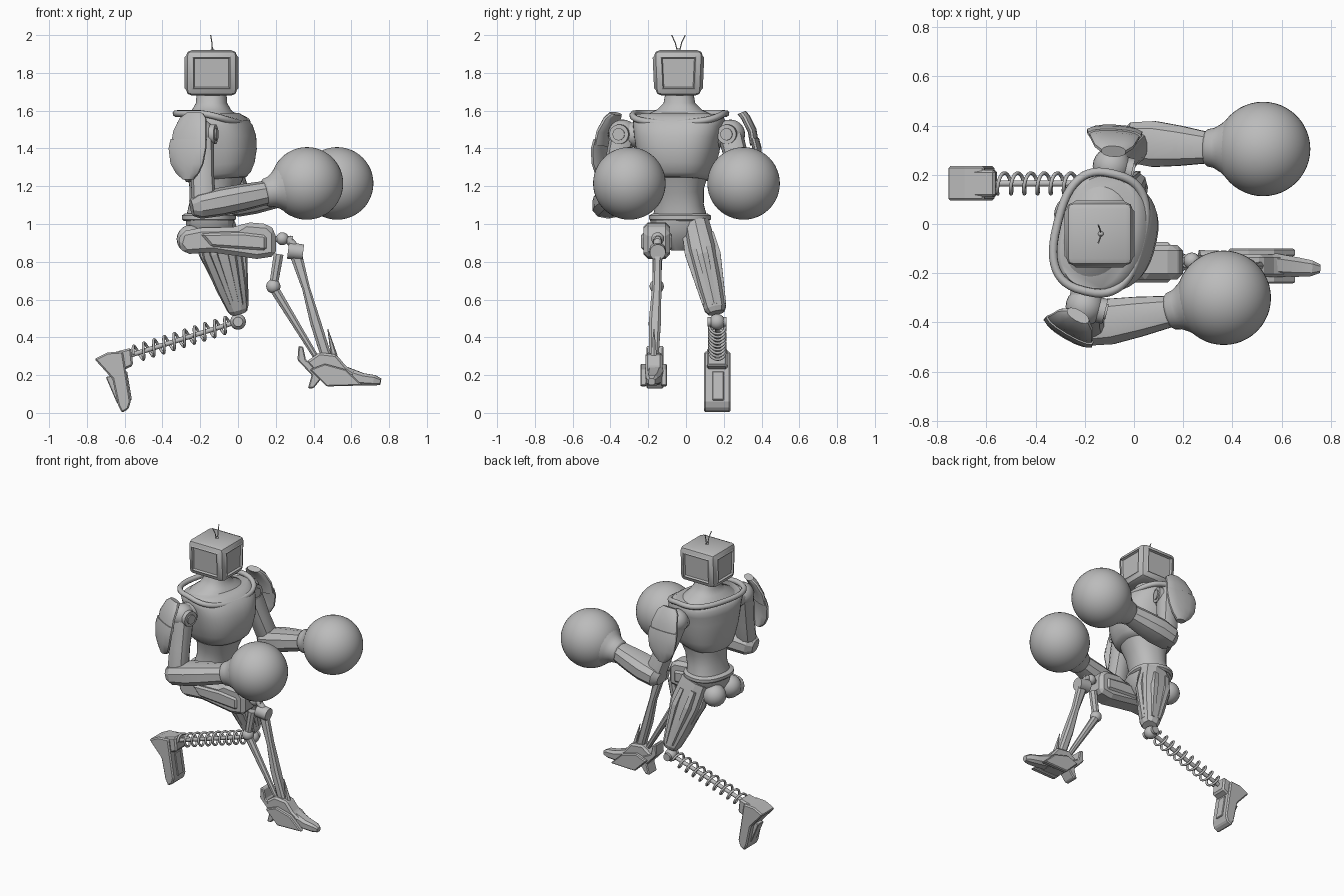
import bpy, bmesh, math
from mathutils import Vector, Matrix

old = bpy.data.objects.get("Cube")
if old:
    bpy.data.objects.remove(old)

GREY = (0.5, 0.5, 0.5, 1)
metal = bpy.data.materials.new("plain_grey")
metal.use_nodes = True
metal.diffuse_color = GREY
metal.node_tree.nodes["Principled BSDF"].inputs["Base Color"].default_value = GREY
X, Y, Z = Vector((1, 0, 0)), Vector((0, 1, 0)), Vector((0, 0, 1))


def finish(name, bm, angle=35, bevel=0):
    bmesh.ops.recalc_face_normals(bm, faces=bm.faces)
    mesh = bpy.data.meshes.new(name)
    bm.to_mesh(mesh)
    bm.free()
    mesh.materials.append(metal)
    ob = bpy.data.objects.new(name, mesh)
    bpy.context.collection.objects.link(ob)
    if bevel:
        mod = ob.modifiers.new("edges", "BEVEL")
        mod.width, mod.segments, mod.limit_method = bevel, 1, "ANGLE"
    bpy.ops.object.select_all(action="DESELECT")
    ob.select_set(True)
    bpy.context.view_layer.objects.active = ob
    if angle:
        bpy.ops.object.shade_smooth_by_angle(angle=math.radians(angle))
    return ob


def loft(name, rings, n=16, ref=Z, power=2, angle=35):
    """Skin a row of superellipse rings: (centre, half width, half height)."""
    bm = bmesh.new()
    d = (Vector(rings[-1][0]) - Vector(rings[0][0])).normalized()
    u = d.cross(ref).normalized()
    v = u.cross(d)
    loops = []
    for c, w, h in rings:
        loop = []
        for i in range(n):
            t = 2 * math.pi * (i + 0.5) / n
            a, b = (math.copysign(abs(k) ** (2 / power), k) for k in (math.cos(t), math.sin(t)))
            loop.append(bm.verts.new(Vector(c) + u * a * w + v * b * h))
        loops.append(loop)
    for p, q in zip(loops, loops[1:]):
        for i in range(n):
            j = (i + 1) % n
            bm.faces.new((p[i], p[j], q[j], q[i]))
    bm.faces.new(loops[0])
    bm.faces.new(loops[-1])
    return finish(name, bm, angle)


def rod(name, a, b, r1, r2=None, n=12, ref=Z):
    r2 = r1 if r2 is None else r2
    return loft(name, [(a, r1, r1), (b, r2, r2)], n, ref)


def prism(name, outline, y0, y1, bevel=0.008):
    """Extrude a side outline (x, z) between two y positions."""
    bm = bmesh.new()
    f = bm.faces.new([bm.verts.new((x, y0, z)) for x, z in outline])
    ext = bmesh.ops.extrude_face_region(bm, geom=[f])["geom"]
    bmesh.ops.translate(bm, verts=[g for g in ext if isinstance(g, bmesh.types.BMVert)],
                        vec=(0, y1 - y0, 0))
    return finish(name, bm, 0, bevel)


def ball(name, c, r, n=16):
    bm = bmesh.new()
    bmesh.ops.create_uvsphere(bm, u_segments=n * 2, v_segments=n, radius=r,
                              matrix=Matrix.Translation(c))
    return finish(name, bm)


def tube(name, points, r, cyclic=False):
    cu = bpy.data.curves.new(name, "CURVE")
    cu.dimensions, cu.bevel_depth, cu.bevel_resolution = "3D", r, 2
    cu.use_fill_caps = True
    sp = cu.splines.new("POLY")
    sp.points.add(len(points) - 1)
    for p, co in zip(sp.points, points):
        p.co = (*co, 1)
    sp.use_cyclic_u = cyclic
    cu.materials.append(metal)
    ob = bpy.data.objects.new(name, cu)
    bpy.context.collection.objects.link(ob)


# Boxy screen head with recessed panels on its four sides
bm = bmesh.new()
bmesh.ops.create_cube(bm, size=1)
bmesh.ops.scale(bm, verts=bm.verts, vec=(0.27, 0.26, 0.24))
for v in bm.verts:
    if v.co.z < 0:
        v.co.y *= 0.92
bmesh.ops.bevel(bm, geom=bm.edges[:], offset=0.03, segments=2, affect="EDGES", profile=0.5)
bm.normal_update()
panels = [f for f in bm.faces if f.calc_area() > 0.02 and abs(f.normal.z) < 0.5]
bmesh.ops.inset_individual(bm, faces=panels, thickness=0.012, depth=0.008)
bmesh.ops.inset_individual(bm, faces=panels, thickness=0.008, depth=-0.014)
bmesh.ops.translate(bm, verts=bm.verts, vec=(-0.14, -0.04, 1.8))
finish("head", bm, 25)
for s in (-1, 1):
    tube("antenna", [(-0.135, -0.04 + 0.004 * s, 1.91), (-0.138, -0.04 + 0.017 * s, 1.96),
                     (-0.145, -0.04 + 0.036 * s, 2.0)], 0.003)
ball("antenna_base", (-0.135, -0.04, 1.917), 0.012, 6)

# Torso, turned slightly to its right
face = Matrix.Rotation(math.radians(-14), 3, "Z") @ X
side = Z.cross(face)
mid = Vector((-0.14, -0.035, 0))


def body(fwd, z, left=0):
    return mid + face * fwd + side * left + Z * z


loft("chest", [(body(f, z), w, h) for f, z, w, h in (
    (0.025, 1.235, 0.15, 0.155), (0.03, 1.26, 0.175, 0.175), (0.035, 1.31, 0.195, 0.19),
    (0.035, 1.38, 0.215, 0.2), (0.03, 1.45, 0.228, 0.2), (0.02, 1.51, 0.238, 0.188),
    (0.0, 1.55, 0.245, 0.17), (-0.005, 1.575, 0.23, 0.14))], 40, face, 2.5, 50)
loft("neck", [(body(f, z), w, h) for f, z, w, h in (
    (0, 1.53, 0.225, 0.155), (-0.005, 1.575, 0.185, 0.13), (0, 1.605, 0.12, 0.1),
    (0, 1.64, 0.083, 0.082), (0, 1.7, 0.072, 0.078))], 32, face, 2.2, 60)
ring = []
for i in range(48):
    t = 2 * math.pi * i / 48
    c, s = (math.copysign(abs(k) ** 0.75, k) for k in (math.cos(t), math.sin(t)))
    ring.append(body(0.175 * c, 1.585 - 0.05 * max(c, 0) ** 1.5, 0.245 * s))
tube("collar", ring, 0.018, True)
loft("abdomen", [(body(f, z), w, h) for f, z, w, h in (
    (-0.01, 1.03, 0.145, 0.12), (0, 1.1, 0.128, 0.115), (0.01, 1.18, 0.13, 0.125),
    (0.02, 1.27, 0.16, 0.15))], 32, face, 2.3)
loft("belt", [(body(-0.015, z), w, w * 0.85) for z, w in (
    (1.015, 0.15), (1.025, 0.163), (1.045, 0.163), (1.055, 0.145))], 32, face, 2.3)
loft("pelvis", [((-0.15, -0.04, z), w, h) for z, w, h in (
    (0.86, 0.04, 0.06), (0.91, 0.08, 0.1), (0.97, 0.14, 0.125), (1.02, 0.155, 0.13))],
     12, X, 2.5)
for y in (-0.13, 0.04):
    ball("hip_back", (-0.25, y, 0.92), 0.075, 10)


# Arms with shoulder joint, bent elbow, shield and round fist
def arm(tag, shoulder, elbow, wrist, fist, pad, normal):
    sh, el, wr, fi, pad = map(Vector, (shoulder, elbow, wrist, fist, pad))
    ball(tag + "_shoulder", sh, 0.078, 12)
    rod(tag + "_shoulder_link", sh, body(0, 1.47, 0.18 if sh.y > 0 else -0.18), 0.065, 0.07, 16)
    for r, d in ((0.052, 0.085), (0.032, 0.093)):
        rod(tag + "_joint_cap", sh + face * 0.03, sh + face * d, r, r, 24)
    down = el - sh
    loft(tag + "_upper_arm", [(sh + down * t, w, w * 1.05) for t, w in (
        (0.05, 0.068), (0.3, 0.066), (0.55, 0.06), (0.95, 0.062), (1.1, 0.05))], 12, X, 2.6)
    fwd = (wr - el).normalized()
    span = (wr - el).length
    loft(tag + "_forearm", [(el + fwd * span * t, w, h) for t, w, h in (
        (-0.2, 0.05, 0.045), (-0.08, 0.085, 0.068), (0.25, 0.097, 0.075),
        (0.6, 0.085, 0.072), (1, 0.066, 0.064))], 10, Z, 2.4, 30)
    out = (fi - wr).normalized()
    reach = (fi - wr).length
    loft(tag + "_cuff", [(wr + out * reach * t, w, w) for t, w in (
        (-0.05, 0.066), (0, 0.076), (0.12, 0.082), (0.25, 0.1), (0.42, 0.135),
        (0.6, 0.166))], 32, Z, 2, 60)
    ball(tag + "_fist", fi, 0.192, 24)
    nrm = Vector(normal).normalized()
    for part, rows in (("upper", ((0.185, 0.05, -0.055), (0.16, 0.08, -0.035), (0.09, 0.1, 0),
                                  (0.02, 0.108, 0.012))),
                       ("lower", ((0.05, 0.11, 0.012), (0, 0.115, 0.025), (-0.08, 0.1, 0.03),
                                  (-0.13, 0.07, 0.025), (-0.165, 0.03, 0.018)))):
        loft(tag + "_shield_" + part, [(pad + Z * z + nrm * o, w, 0.024)
                                       for z, w, o in rows], 14, nrm, 2.2, 30)


arm("right", (-0.2, -0.335, 1.475), (-0.18, -0.41, 1.1), (0.15, -0.355, 1.165),
    (0.365, -0.3, 1.215), (-0.255, -0.42, 1.4), (-0.5, -0.86, 0))
arm("left", (-0.09, 0.235, 1.475), (0.01, 0.33, 1.11), (0.3, 0.31, 1.18),
    (0.525, 0.305, 1.215), (-0.08, 0.35, 1.405), (0.05, 1, 0))

# Right leg: raised thigh, knee linkage and twin shin struts
prism("right_thigh", [(-0.3, 0.96), (-0.2, 0.98), (0, 0.985), (0.04, 1.01), (0.16, 1.0),
                      (0.2, 0.96), (0.2, 0.83), (0.1, 0.815), (-0.14, 0.85), (-0.28, 0.84),
                      (-0.32, 0.89)], -0.225, -0.085, 0.03)
for y0, y1 in ((-0.237, -0.2), (-0.105, -0.073)):
    prism("right_thigh_plate", [(-0.2, 0.95), (0.02, 0.955), (0.15, 0.94), (0.15, 0.86),
                                (-0.14, 0.88)], y0, y1, 0.012)
rod("right_knee_pin", (0.18, -0.15, 0.92), (0.29, -0.15, 0.92), 0.016)
ball("right_knee_ball", (0.235, -0.15, 0.922), 0.034, 10)
rod("right_knee_link", (0.26, -0.15, 0.925), (0.31, -0.15, 0.87), 0.022)
rod("right_knee_block", (0.265, -0.15, 0.86), (0.345, -0.15, 0.85), 0.045, 0.042, 16)
loft("right_front_strut", [((0.3, -0.15, 0.86), 0.022, 0.036), ((0.36, -0.155, 0.66), 0.026, 0.022),
                           ((0.41, -0.165, 0.48), 0.034, 0.03), ((0.47, -0.17, 0.29), 0.026, 0.03)],
     8, X, 3, 20)
rod("right_rear_upper_strut", (0.215, -0.15, 0.84), (0.187, -0.155, 0.67), 0.028, 0.024, 8, X)
ball("right_rear_joint", (0.187, -0.155, 0.67), 0.038, 10)
rod("right_rear_lower_strut", (0.19, -0.155, 0.66), (0.41, -0.165, 0.3), 0.027, 0.016, 8, X)

# Right foot: arched body, splayed toes and rear spur
prism("right_foot", [(0.36, 0.27), (0.43, 0.32), (0.52, 0.31), (0.57, 0.25), (0.62, 0.215),
                     (0.6, 0.15), (0.46, 0.15), (0.42, 0.2)], -0.215, -0.125, 0.012)
for y0, y1 in ((-0.242, -0.208), (-0.132, -0.1)):
    prism("right_side_toe", [(0.38, 0.23), (0.46, 0.26), (0.57, 0.23), (0.66, 0.145),
                             (0.47, 0.14)], y0, y1, 0.006)
loft("right_front_toe", [((0.56, -0.165, 0.2), 0.05, 0.05), ((0.66, -0.175, 0.178), 0.042, 0.034),
                         ((0.72, -0.18, 0.172), 0.034, 0.03), ((0.755, -0.182, 0.165), 0.018, 0.018)],
     8, Z, 3, 15)
prism("right_heel_spur", [(0.32, 0.355), (0.345, 0.35), (0.36, 0.28), (0.44, 0.24), (0.44, 0.18),
                          (0.4, 0.13), (0.37, 0.13), (0.39, 0.2), (0.315, 0.28)],
      -0.21, -0.12, 0.006)
rod("right_foot_spike", (0.51, -0.17, 0.3), (0.475, -0.17, 0.445), 0.018, 0.002, 6, X)

# Left leg: panelled thigh above a coil-spring shin
top, knee = Vector((-0.12, 0.055, 0.99)), Vector((0.005, 0.16, 0.53))
drop = knee - top
loft("left_thigh", [(top + drop * t, w, h) for t, w, h in (
    (-0.02, 0.075, 0.105), (0.3, 0.085, 0.115), (0.7, 0.072, 0.085), (0.95, 0.06, 0.058),
    (1, 0.045, 0.045))], 10, X, 2.4, 10)
for sx, sy in ((-0.45, -0.85), (0.45, -0.85), (-0.45, 0.85), (0.45, 0.85), (1, 0), (-1, 0)):
    loft("left_thigh_panel", [(top + drop * t + Vector((sx * a, sy * b, 0)), w, w * 0.8)
                              for t, a, b, w in ((0.08, 0.095, 0.07, 0.026),
                                                 (0.32, 0.103, 0.077, 0.032),
                                                 (0.9, 0.05, 0.055, 0.018))], 6, X, 3, 10)
ball("left_knee_ball", (0, 0.165, 0.482), 0.042, 12)
rod("left_knee_pin", (0, 0.115, 0.482), (0, 0.215, 0.482), 0.026, n=16)
start, end = Vector((-0.02, 0.165, 0.478)), Vector((-0.57, 0.165, 0.305))
rod("left_shin_rod", start, end, 0.013)
axis = (end - start).normalized()
up = Y.cross(axis)
turns, steps = 9.5, 24
count = int(turns * steps)
coil = []
for i in range(count + 1):
    t = 2 * math.pi * i / steps
    coil.append(start.lerp(end, 0.04 + 0.93 * i / count)
                + (Y * math.cos(t) + up * math.sin(t)) * 0.042)
tube("left_shin_spring", coil, 0.0075)

# Left foot, hanging toe-down behind
prism("left_ankle", [(-0.68, 0.315), (-0.565, 0.345), (-0.555, 0.25), (-0.61, 0.225),
                     (-0.66, 0.25)], 0.11, 0.22, 0.01)
prism("left_foot", [(-0.76, 0.285), (-0.69, 0.32), (-0.61, 0.325), (-0.595, 0.23), (-0.568, 0.06),
                    (-0.58, 0.02), (-0.615, 0.0), (-0.635, 0.04), (-0.665, 0.18)], 0.095, 0.235, 0.008)
prism("left_sole_bar", [(-0.7, 0.19), (-0.64, 0.05), (-0.62, 0.06), (-0.66, 0.2)], 0.135, 0.195, 0.004)
prism("left_instep_plate", [(-0.6, 0.22), (-0.587, 0.22), (-0.562, 0.07), (-0.58, 0.06)],
      0.14, 0.2, 0.003)
